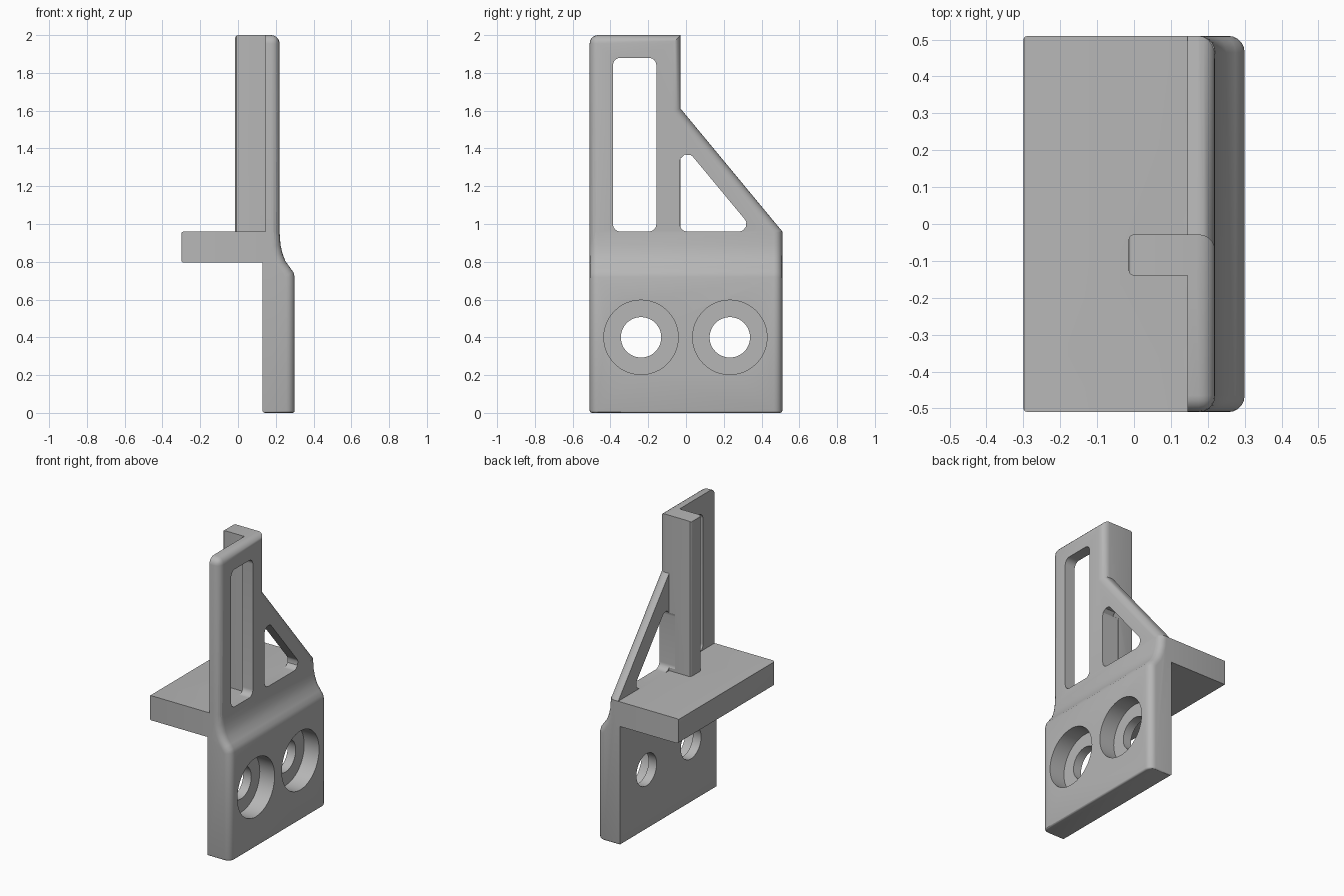
import bpy, bmesh, math
from mathutils import Vector, Matrix

cube = bpy.data.objects.get("Cube")
if cube:
    bpy.data.objects.remove(cube)

grey = bpy.data.materials.new("plain grey")
grey.use_nodes = True
grey.diffuse_color = (0.47, 0.47, 0.47, 1)
grey.node_tree.nodes["Principled BSDF"].inputs["Base Color"].default_value = (0.47, 0.47, 0.47, 1)


def rounded(points, radius, steps=6):
    """Replace each corner of a convex outline with an arc."""
    pts, out = [Vector(p) for p in points], []
    for i, p in enumerate(pts):
        a = (pts[i - 1] - p).normalized()
        b = (pts[(i + 1) % len(pts)] - p).normalized()
        half = a.angle(b) / 2
        centre = p + (a + b).normalized() * radius / math.sin(half)
        start = p + a * radius / math.tan(half) - centre
        end = p + b * radius / math.tan(half) - centre
        for k in range(steps + 1):
            out.append(centre + start.lerp(end, k / steps).normalized() * radius)
    return out


def prism(points, axis, low, high):
    """Extrude a (y, z) outline along x, or an (x, z) outline along y."""
    bm = bmesh.new()
    place = (lambda p: (low, p[0], p[1])) if axis == "x" else (lambda p: (p[0], low, p[1]))
    face = bm.faces.new([bm.verts.new(place(p)) for p in points])
    moved = bmesh.ops.extrude_face_region(bm, geom=[face])["geom"]
    shift = Vector((high - low, 0, 0)) if axis == "x" else Vector((0, high - low, 0))
    bmesh.ops.translate(bm, vec=shift, verts=[g for g in moved if isinstance(g, bmesh.types.BMVert)])
    bmesh.ops.recalc_face_normals(bm, faces=bm.faces)
    return bm


def box(x0, x1, y0, y1, z0, z1):
    return prism([(x0, z0), (x1, z0), (x1, z1), (x0, z1)], "y", y0, y1)


def soften(bm, rule, radius, steps=5):
    """Round every edge whose two ends satisfy the rule."""
    edges = [e for e in bm.edges if rule(e.verts[0].co, e.verts[1].co)]
    bmesh.ops.bevel(bm, geom=edges, offset=radius, segments=steps, profile=0.5,
                    affect="EDGES", clamp_overlap=True)


def finish(bm, name):
    bmesh.ops.recalc_face_normals(bm, faces=bm.faces)
    mesh = bpy.data.meshes.new(name)
    bm.to_mesh(mesh)
    bm.free()
    mesh.materials.append(grey)
    obj = bpy.data.objects.new(name, mesh)
    bpy.context.collection.objects.link(obj)
    return obj


def combine(target, other, operation):
    mod = target.modifiers.new("join", "BOOLEAN")
    mod.operation, mod.solver, mod.object = operation, "EXACT", other
    bpy.context.view_layer.objects.active = target
    bpy.ops.object.modifier_apply(modifier=mod.name)
    bpy.data.objects.remove(other)


HALF = 0.51      # half width of the bracket
SHELF = 0.96     # top of the shelf
ROUND = 0.045

# Thick mounting plate with a curved shoulder
bm = prism([(0.13, 0), (0.30, 0), (0.30, 0.72), (0.293, 0.745), (0.275, 0.77), (0.25, 0.805),
            (0.235, 0.845), (0.225, 0.89), (0.22, SHELF), (0.13, SHELF)], "y", -HALF, HALF)
soften(bm, lambda a, b: min(a.x, b.x) > 0.2 and abs(a.y + b.y) > 1, ROUND)
soften(bm, lambda a, b: max(a.z, b.z) < 0.001, 0.012, 3)
bracket = finish(bm, "bracket")

# Thin upright plate with its sloping brace
bm = prism([(-HALF, 0.9), (-HALF, 2), (-0.028, 2), (-0.028, 1.61), (HALF, SHELF), (HALF, 0.9)],
           "x", 0.145, 0.22)


def upright_edge(a, b):
    front = min(a.x, b.x) > 0.21 and max(a.z, b.z) > 0.91
    top_corner = min(a.z, b.z) > 1.99 and max(a.y, b.y) < -0.5
    return front or top_corner


soften(bm, upright_edge, ROUND)
combine(bracket, finish(bm, "upright"), "UNION")

# Shelf
bm = box(-0.30, 0.16, -HALF, HALF, 0.795, SHELF)
soften(bm, lambda a, b: max(a.x, b.x) < -0.29, 0.012, 3)
combine(bracket, finish(bm, "shelf"), "UNION")

# Stiffening rib behind the upright
bm = box(-0.015, 0.17, -0.14, -0.028, 0.9, 2)
soften(bm, lambda a, b: max(a.x, b.x) < 0 and max(a.z, b.z) > 0.95, 0.015, 3)
combine(bracket, finish(bm, "rib"), "UNION")

# Tall slot and triangular opening
slot = [(-0.387, SHELF), (-0.157, SHELF), (-0.157, 1.88), (-0.387, 1.88)]
triangle = [(-0.033, SHELF), (0.365, SHELF), (-0.033, 1.44)]
for outline in (slot, triangle):
    combine(bracket, finish(prism(rounded(outline, 0.04), "x", 0.1, 0.4), "opening_cutter"), "DIFFERENCE")

# Two counterbored screw holes
for y in (-0.238, 0.232):
    for radius, x in ((0.197, 0.19), (0.107, 0.0)):
        bm = bmesh.new()
        bmesh.ops.create_cone(bm, cap_ends=True, segments=48, radius1=radius, radius2=radius, depth=0.4,
                              matrix=Matrix.Translation((x + 0.2, y, 0.4)) @ Matrix.Rotation(math.pi / 2, 4, "Y"))
        combine(bracket, finish(bm, "hole_cutter"), "DIFFERENCE")

bpy.ops.object.select_all(action="DESELECT")
bracket.select_set(True)
bpy.context.view_layer.objects.active = bracket
bpy.ops.object.shade_smooth_by_angle(angle=math.radians(30))
